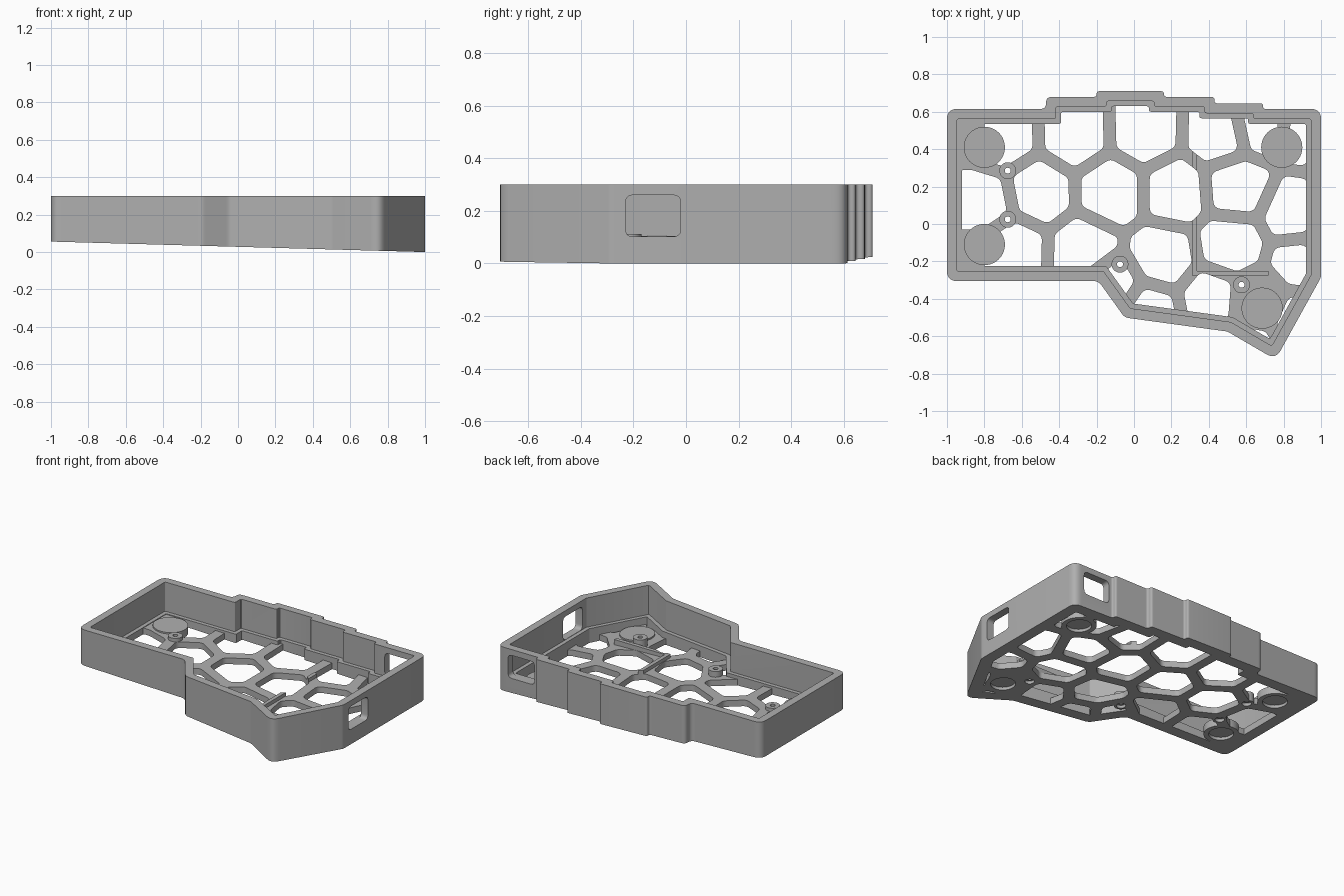
import bpy, bmesh, math
from mathutils import Vector, Matrix

cube = bpy.data.objects.get("Cube")
if cube:
    bpy.data.objects.remove(cube, do_unlink=True)

grey = bpy.data.materials.new("plain_grey")
grey.use_nodes = True
grey.diffuse_color = (0.43, 0.43, 0.43, 1)
grey.node_tree.nodes["Principled BSDF"].inputs["Base Color"].default_value = grey.diffuse_color
helpers = []


def flat(h):
    return lambda x: h


def tilt(h):
    # height above the sloping underside
    return lambda x: 0.028 * (1 - x) + h


def prism(name, loop, low, high, helper=False, matrix=None):
    bm = bmesh.new()
    bottom = [bm.verts.new((p.x, p.y, low(p.x))) for p in loop]
    top = [bm.verts.new((p.x, p.y, high(p.x))) for p in loop]
    bm.faces.new(bottom[::-1])
    bm.faces.new(top)
    for i in range(len(loop)):
        bm.faces.new((bottom[i - 1], bottom[i], top[i], top[i - 1]))
    if matrix:
        bm.transform(matrix)
    bmesh.ops.recalc_face_normals(bm, faces=bm.faces)
    mesh = bpy.data.meshes.new(name)
    bm.to_mesh(mesh)
    bm.free()
    mesh.materials.append(grey)
    ob = bpy.data.objects.new(name, mesh)
    bpy.context.scene.collection.objects.link(ob)
    if helper:
        ob.hide_render = True
        helpers.append(ob)
    return ob


def cut(ob, cutters):
    for c in cutters:
        mod = ob.modifiers.new("cut", "BOOLEAN")
        mod.operation = "DIFFERENCE"
        mod.solver = "EXACT"
        mod.object = c
    bpy.context.view_layer.update()
    graph = bpy.context.evaluated_depsgraph_get()
    mesh = bpy.data.meshes.new_from_object(ob.evaluated_get(graph))
    ob.modifiers.clear()
    ob.data = mesh


def rounded(loop, radius, steps=6):
    out = []
    for i, p in enumerate(loop):
        a, b = loop[i - 1] - p, loop[(i + 1) % len(loop)] - p
        if min(a.length, b.length) < 1e-4:
            continue
        turn = math.pi - a.angle(b)
        t = min(radius * math.tan(turn / 2), 0.48 * a.length, 0.48 * b.length)
        start, end = p + a.normalized() * t, p + b.normalized() * t
        for k in range(steps + 1):
            u = k / steps
            out.append(start * (1 - u) ** 2 + p * 2 * u * (1 - u) + end * u * u)
    return out


def inset(loop, d):
    out = []
    for i, p in enumerate(loop):
        a = (p - loop[i - 1]).normalized()
        b = (loop[(i + 1) % len(loop)] - p).normalized()
        na, nb = Vector((-a.y, a.x)), Vector((-b.y, b.x))
        out.append(p + (na + nb) * d / (1 + na.dot(nb)))
    return out


def circle(x, y, r, n=40):
    return [Vector((x + r * math.cos(math.tau * i / n), y + r * math.sin(math.tau * i / n)))
            for i in range(n)]


def box(x0, x1, y0, y1):
    return [Vector(p) for p in ((x0, y0), (x1, y0), (x1, y1), (x0, y1))]


def cell(site, sites, bar):
    # region nearest to one site, shrunk by half a bar
    loop = box(-0.93, 0.93, -0.8, 0.7)
    for other in sites:
        if other is site:
            continue
        n = (other - site).normalized()
        limit = n.dot((site + other) / 2) - bar / 2
        out = []
        for i, q in enumerate(loop):
            p = loop[i - 1]
            dp, dq = n.dot(p) - limit, n.dot(q) - limit
            if dp * dq < 0:
                out.append(p.lerp(q, dp / (dp - dq)))
            if dq <= 0:
                out.append(q)
        loop = out
    return loop


outline = [Vector(p) for p in (
    (-1, -.305), (-.19, -.305), (-.05, -.5), (.5, -.575), (.757, -.725), (1, -.285),
    (1, .615), (.69, .615), (.69, .645), (.43, .645), (.43, .68), (.16, .68), (.16, .71),
    (-.2, .71), (-.2, .68), (-.47, .68), (-.47, .615), (-1, .615))]

# outer wall with a ledge inside and two port windows
wall = prism("case_wall", rounded(outline, .055), tilt(0), flat(.3))
recess = prism("recess", rounded(inset(outline, .053), .012, 3), flat(.1), flat(.5), True)
opening = prism("opening", rounded(inset(outline, .08), .012, 3), flat(-.2), flat(.5), True)
side = Matrix(((0, 0, 1, 0), (1, 0, 0, 0), (0, 1, 0, 0), (0, 0, 0, 1)))
back = Matrix(((1, 0, 0, 0), (0, 0, 1, 0), (0, 1, 0, 0), (0, 0, 0, 1)))
side_port = prism("side_port", rounded(box(-.23, -.02, .102, .26), .03),
                  flat(.9), flat(1.1), True, side)
back_port = prism("back_port", rounded(box(.72, .92, .102, .26), .03),
                  flat(.52), flat(.7), True, back)
cut(wall, [recess, opening, side_port, back_port])

# open cells of the floor web
sites = [Vector(p) for p in (
    (-.7, .47), (-.81, .11), (-.51, .17), (-.65, -.13), (-.32, .48), (-.12, .175),
    (-.27, -.14), (.06, .49), (.22, .175), (.15, -.18), (.455, .48), (.55, .2),
    (.52, -.12), (.86, .06), (.68, .53), (.92, .5), (.89, -.22), (.42, -.4),
    (.07, -.47), (-.12, -.34), (.85, -.5), (.63, -.64), (.67, -.42))]
cells = []
for s in sites[:-1]:
    loop = cell(s, sites, .068)
    if len(loop) > 2:
        cells.append(prism("cell", rounded(loop, .045), flat(-.2), flat(.5), True))

# foot pockets and screw holes
feet = [(-.8, .41), (-.8, -.11), (.79, .41), (.685, -.45)]
screws = [(-.675, .285), (-.675, .025), (-.075, -.215), (.575, -.325)]
drills = [prism("pocket", circle(x, y, .078), tilt(-.1), tilt(.02), True) for x, y in feet]
for x, y in screws:
    drills.append(prism("screw_hole", circle(x, y, .016, 20), flat(-.2), flat(.5), True))
    drills.append(prism("screw_head", circle(x, y, .03, 24), tilt(-.1), tilt(.02), True))

floor = prism("floor_web", inset(outline, .078), tilt(0), tilt(.042))
cut(floor, cells + drills)

# low ribs standing on the web
parts = [wall, floor]
for name, area in (("long_rib", box(.31, .336, -.25, .42)),
                   ("cross_rib", box(.31, .72, -.276, -.25))):
    rib = prism(name, area, tilt(.03), flat(.085))
    cut(rib, cells)
    parts.append(rib)

# solid left corners, foot pads and screw bosses
for name, area in (("back_corner", box(-.95, -.8, .29, .54)),
                   ("front_corner", box(-.95, -.8, -.23, -.03))):
    corner = prism(name, area, tilt(0), tilt(.042))
    cut(corner, drills)
    parts.append(corner)
for x, y in feet:
    pad = prism("foot_pad", circle(x, y, .11), tilt(0), tilt(.052))
    cut(pad, drills)
    parts.append(pad)
for x, y in screws:
    boss = prism("screw_boss", circle(x, y, .045, 32), tilt(0), flat(.112))
    cut(boss, drills)
    parts.append(boss)

for ob in helpers:
    bpy.data.objects.remove(ob, do_unlink=True)
for ob in parts:
    ob.data.shade_smooth()
    ob.data.set_sharp_from_angle(angle=math.radians(30))
